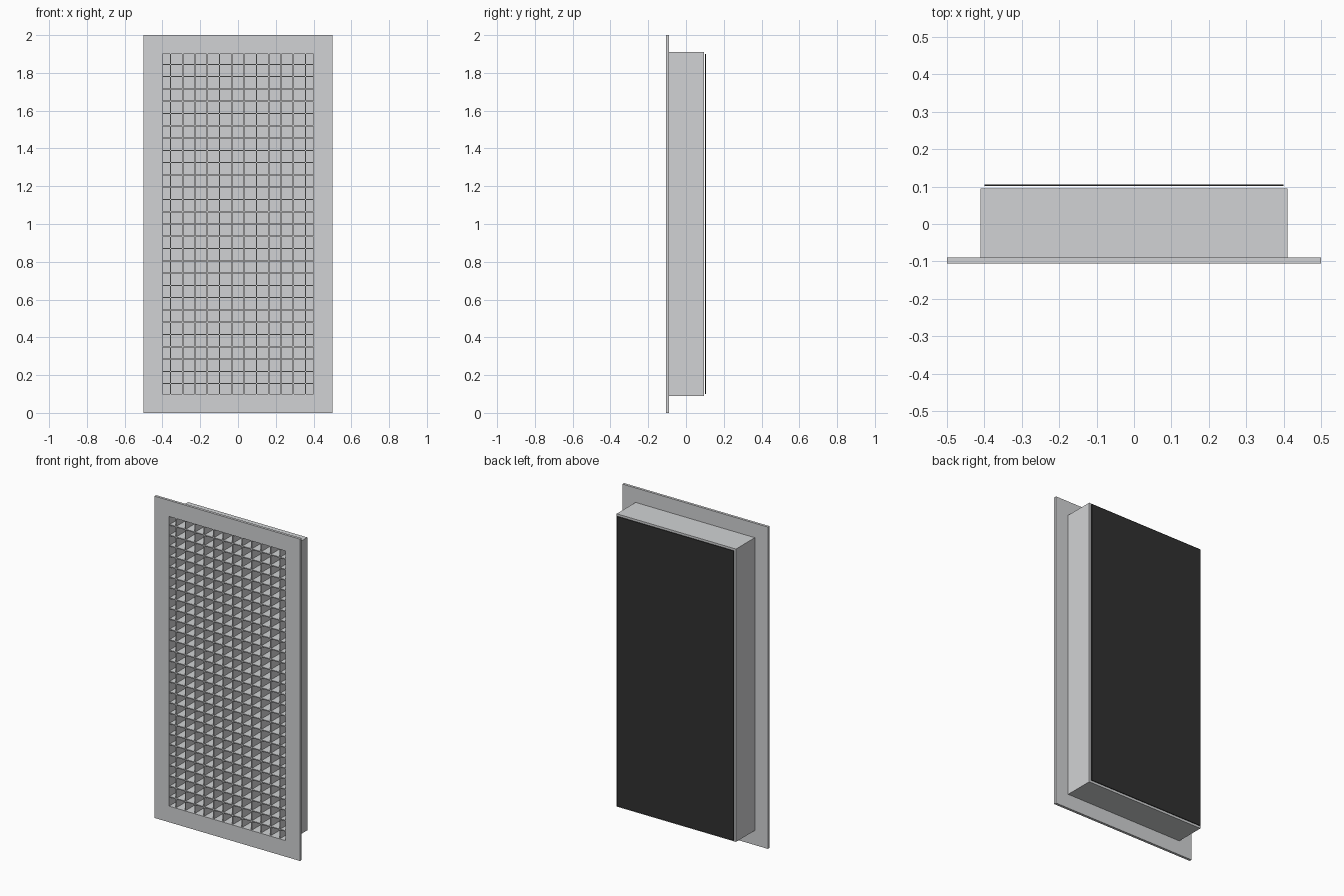
import bpy
import bmesh
from mathutils import Matrix, Vector

if "Cube" in bpy.data.objects:
    bpy.data.objects.remove(bpy.data.objects["Cube"], do_unlink=True)


def material(name, colour):
    mat = bpy.data.materials.new(name)
    mat.use_nodes = True
    mat.diffuse_color = colour
    mat.node_tree.nodes["Principled BSDF"].inputs["Base Color"].default_value = colour
    return mat


metal = material("light grey metal", (0.64, 0.65, 0.66, 1))
black = material("matt black", (0.03, 0.03, 0.03, 1))


def finish(name, bm, mat):
    bmesh.ops.recalc_face_normals(bm, faces=bm.faces)
    mesh = bpy.data.meshes.new(name)
    bm.to_mesh(mesh)
    bm.free()
    mesh.materials.append(mat)
    obj = bpy.data.objects.new(name, mesh)
    bpy.context.collection.objects.link(obj)
    return obj


def add_box(bm, low, high):
    low, high = Vector(low), Vector(high)
    place = Matrix.Translation((low + high) / 2) @ Matrix.Diagonal((high - low).to_4d())
    bmesh.ops.create_cube(bm, size=1, matrix=place)


def opening_sheet(name, front, back, mat):
    """Flat sheet the size of the opening."""
    bm = bmesh.new()
    add_box(bm, (-OPENING[0], front, MID - OPENING[1]), (OPENING[0], back, MID + OPENING[1]))
    finish(name, bm, mat)


def rectangular_tube(name, outer, inner, front, back, mat):
    """Hollow rectangle centred on the panel; outer and inner are half sizes."""
    bm = bmesh.new()
    corners = [(-1, -1), (1, -1), (1, 1), (-1, 1)]
    loops = [[bm.verts.new((sx * hx, y, MID + sz * hz)) for sx, sz in corners]
             for (hx, hz), y in ((outer, front), (outer, back), (inner, back), (inner, front))]
    for k in range(4):
        a, b = loops[k], loops[(k + 1) % 4]
        for i in range(4):
            j = (i + 1) % 4
            bm.faces.new((a[i], a[j], b[j], b[i]))
    return finish(name, bm, mat)


MID = 1.0
OPENING = (0.4, 0.9)
PITCH = 0.065
HALF_BAR = 0.003
FRONT, BACK = -0.1, 0.094

# Front flange and the duct behind it
rectangular_tube("front_flange", (0.5, 1.0), OPENING, -0.106, -0.09, metal)
rectangular_tube("duct_collar", (0.41, 0.91), OPENING, -0.09, 0.095, metal)

# Upright fins of the egg-crate core
bm = bmesh.new()
for i in range(12):
    x = (i - 5.5) * PITCH
    add_box(bm, (x - HALF_BAR, FRONT, MID - OPENING[1]), (x + HALF_BAR, BACK, MID + OPENING[1]))
finish("vertical_fins", bm, metal)

# Cross fins of the egg-crate core
bm = bmesh.new()
for i in range(-13, 14):
    z = MID + i * PITCH
    add_box(bm, (-OPENING[0], FRONT, z - HALF_BAR), (OPENING[0], BACK, z + HALF_BAR))
finish("horizontal_fins", bm, metal)

# Grey panel closing the cells, with a dark sheet just behind it
opening_sheet("backing_panel", 0.092, 0.095, metal)
opening_sheet("back_sheet", 0.101, 0.106, black)
